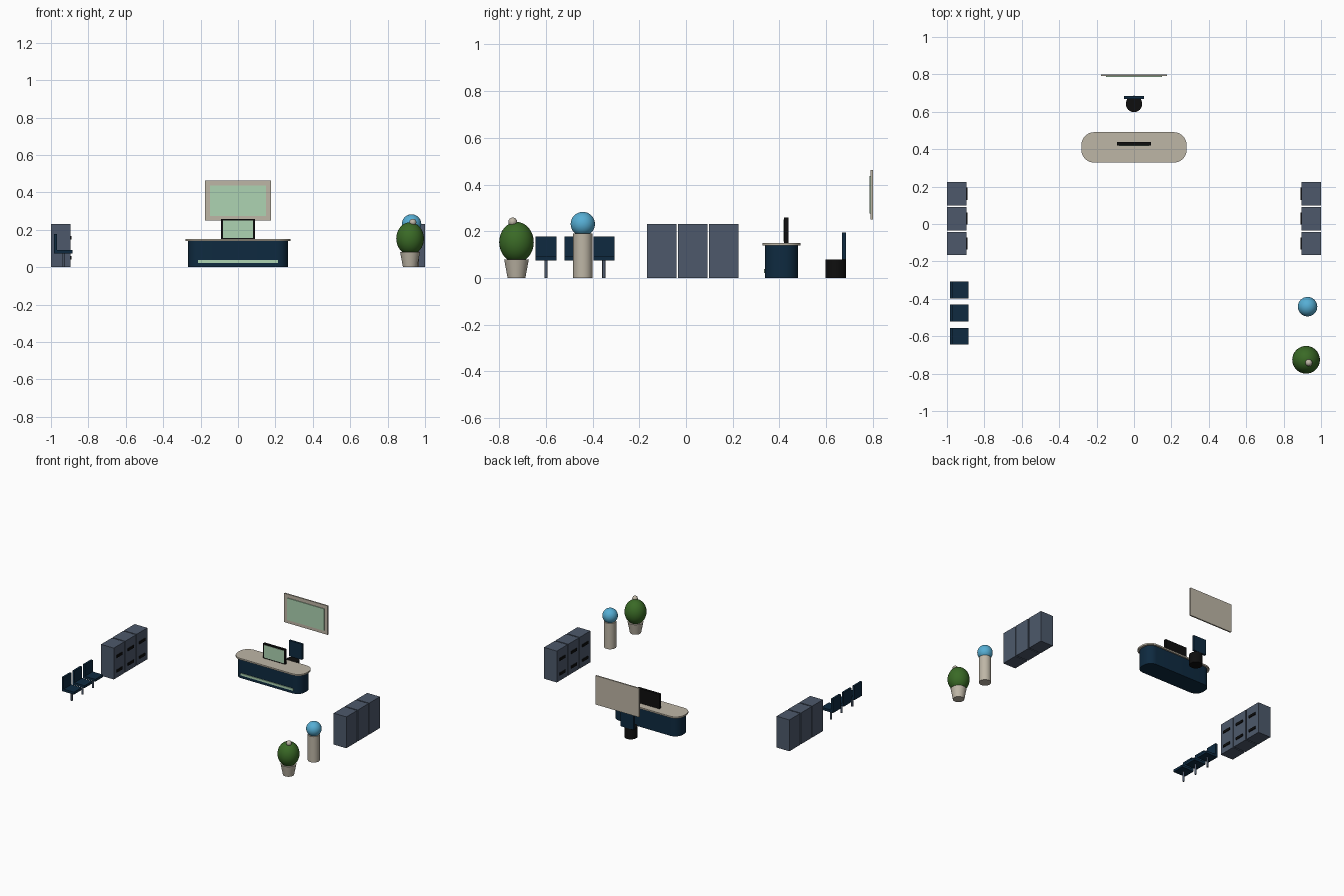
import bpy
import bmesh
from math import radians
from mathutils import Matrix

cube = bpy.data.objects.get("Cube")
if cube:
    bpy.data.objects.remove(cube, do_unlink=True)


def material(name, code):
    """Make a flat material from an sRGB hex code."""
    srgb = [c / 255 for c in bytes.fromhex(code)]
    linear = [c / 12.92 if c < 0.04 else ((c + 0.055) / 1.055) ** 2.4 for c in srgb]
    mat = bpy.data.materials.new(name)
    mat.use_nodes = True
    mat.diffuse_color = (*linear, 1)
    bsdf = next(n for n in mat.node_tree.nodes if n.type == "BSDF_PRINCIPLED")
    bsdf.inputs["Base Color"].default_value = (*linear, 1)
    return mat


NAVY = material("navy", "0e2a40")
SLATE = material("slate", "4d596b")
BEIGE = material("beige", "beb6a6")
BLACK = material("black", "0e0e0e")
SCREEN = material("pale_green", "aed4b2")
LEAF = material("leaf_green", "3a6a26")
BLUE = material("sky_blue", "56aed4")


def finish(name, bm, mat, smooth=False):
    mesh = bpy.data.meshes.new(name)
    bmesh.ops.recalc_face_normals(bm, faces=bm.faces)
    bm.to_mesh(mesh)
    bm.free()
    mesh.materials.append(mat)
    obj = bpy.data.objects.new(name, mesh)
    bpy.context.collection.objects.link(obj)
    if smooth:
        bpy.ops.object.select_all(action="DESELECT")
        bpy.context.view_layer.objects.active = obj
        obj.select_set(True)
        bpy.ops.object.shade_smooth_by_angle(angle=radians(35))
    return obj


def box(name, mat, x, y, z, corner=0):
    """Box from (min, max) ranges, with optional rounded upright corners."""
    bm = bmesh.new()
    bmesh.ops.create_cube(bm, size=1)
    for v in bm.verts:
        v.co = [r[0] if c < 0 else r[1] for c, r in zip(v.co, (x, y, z))]
    if corner:
        upright = [e for e in bm.edges if abs(e.verts[0].co.z - e.verts[1].co.z) > 0.001]
        bmesh.ops.bevel(bm, geom=upright, offset=corner, segments=8, profile=0.5, affect="EDGES")
    return finish(name, bm, mat, corner > 0)


def tube(name, mat, x, y, z, r_low, r_high, sides=32):
    bm = bmesh.new()
    bmesh.ops.create_cone(bm, cap_ends=True, segments=sides, radius1=r_low, radius2=r_high,
                          depth=z[1] - z[0],
                          matrix=Matrix.Translation((x, y, sum(z) / 2)))
    return finish(name, bm, mat, True)


def ball(name, mat, center, r, rz, u=32, v=16):
    bm = bmesh.new()
    bmesh.ops.create_uvsphere(bm, u_segments=u, v_segments=v, radius=1,
                              matrix=Matrix.Translation(center) @ Matrix.Diagonal((r, r, rz, 1)))
    return finish(name, bm, mat, True)


# Reception desk
box("desk_base", NAVY, (-0.267, 0.267), (0.338, 0.48), (0, 0.14), 0.06)
box("desk_top", BEIGE, (-0.282, 0.282), (0.328, 0.491), (0.139, 0.15), 0.07)
box("desk_light_strip", SCREEN, (-0.214, 0.214), (0.333, 0.34), (0.022, 0.038))

# Desk monitor
box("monitor_case", BLACK, (-0.09, 0.09), (0.42, 0.438), (0.15, 0.258))
box("monitor_screen", SCREEN, (-0.081, 0.081), (0.417, 0.421), (0.157, 0.25))

# Wall display
box("display_frame", BEIGE, (-0.177, 0.177), (0.79, 0.8), (0.25, 0.463))
box("display_screen", SCREEN, (-0.151, 0.151), (0.785, 0.791), (0.275, 0.436))

# Desk stool
tube("stool_seat", BLACK, 0, 0.642, (0, 0.079), 0.044, 0.044)
box("stool_back", NAVY, (-0.053, 0.053), (0.669, 0.685), (0.079, 0.194))

# Filing cabinets along both sides, drawers facing inward
for side, label in ((-1, "right"), (1, "left")):
    for i in range(3):
        y = -0.104 + i * 0.133
        tag = f"{label}_{i + 1}"
        box(f"cabinet_{tag}", SLATE, sorted((side, side * 0.896)),
            (y - 0.0625, y + 0.0625), (0, 0.231))
        for row, z in (("lower", 0.05), ("upper", 0.158)):
            box(f"cabinet_handle_{row}_{tag}", BLACK, sorted((side * 0.89, side * 0.898)),
                (y - 0.033, y + 0.033), (z - 0.009, z + 0.009))

# Waiting chairs
for i in range(3):
    y = -0.6 + i * 0.124
    span = (y - 0.045, y + 0.045)
    box(f"chair_seat_{i + 1}", NAVY, (-0.984, -0.886), span, (0.074, 0.092))
    box(f"chair_back_{i + 1}", NAVY, (-0.984, -0.969), span, (0.085, 0.178))
    tube(f"chair_post_{i + 1}", SLATE, -0.935, y, (0, 0.075), 0.007, 0.007, 16)

# Pedestal with globe
tube("pedestal", BEIGE, 0.928, -0.442, (0, 0.19), 0.041, 0.041)
ball("globe", BLUE, (0.928, -0.442, 0.231), 0.052, 0.052)

# Potted plant with a flower
tube("plant_pot", BEIGE, 0.92, -0.726, (0, 0.08), 0.038, 0.053)
ball("plant_foliage", LEAF, (0.92, -0.726, 0.153), 0.074, 0.087)
ball("plant_flower", BEIGE, (0.935, -0.742, 0.24), 0.019, 0.019, 12, 8)
